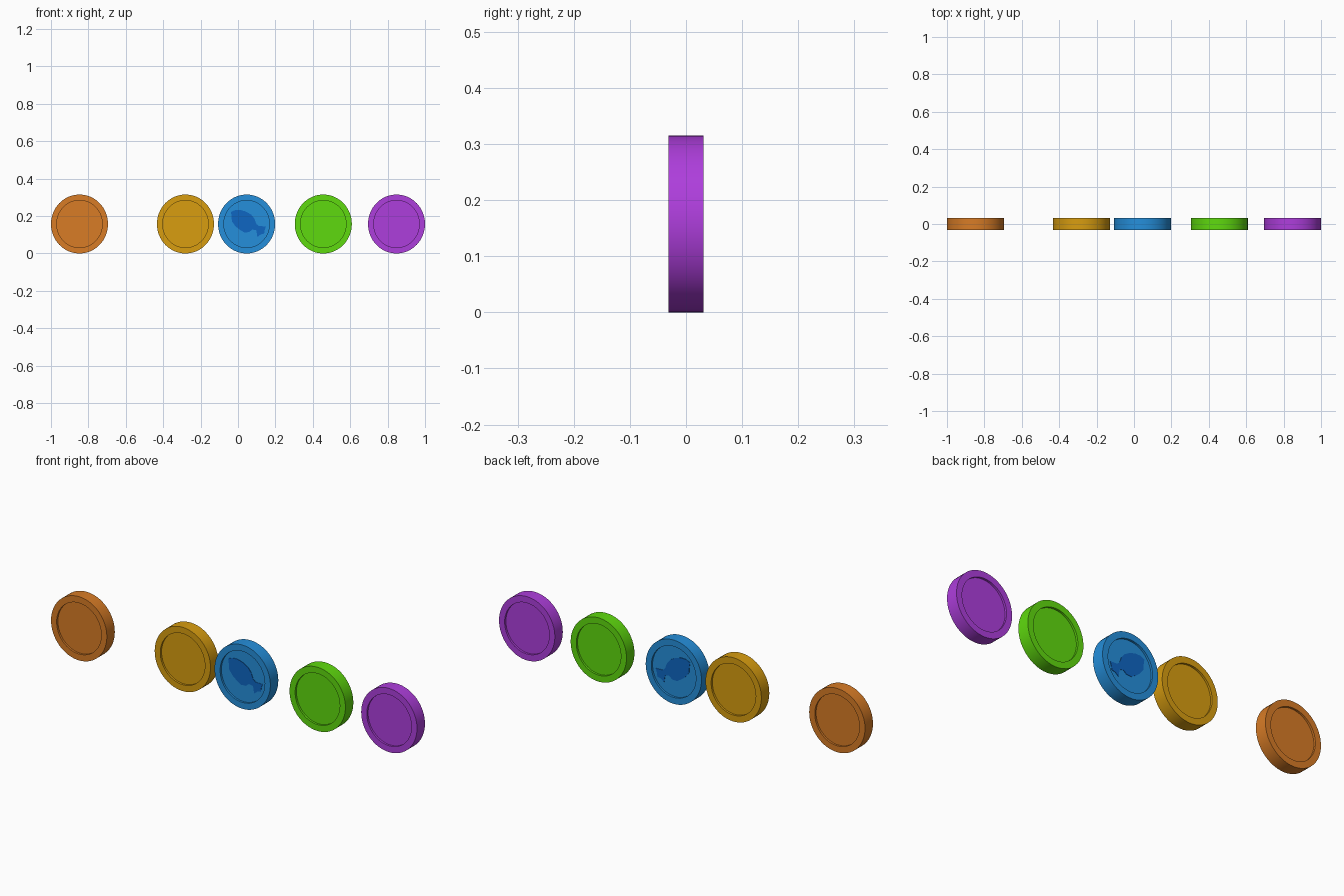
import bpy, bmesh, math

if "Cube" in bpy.data.objects:
    bpy.data.objects.remove(bpy.data.objects["Cube"])

RX, RZ, HALF = 0.1525, 0.1575, 0.031   # slightly oval discs
INNER, DEPTH, SEG = 0.80, 0.010, 64


def srgb(c):
    return tuple(((v / 255 + 0.055) / 1.055) ** 2.4 if v > 10 else v / 255 / 12.92 for v in c)


def material(name, rgb):
    m = bpy.data.materials.new(name)
    m.diffuse_color = (*srgb(rgb), 1)
    m.use_nodes = True
    m.node_tree.nodes["Principled BSDF"].inputs["Base Color"].default_value = m.diffuse_color
    return m


def make_object(name, bm, mat):
    bmesh.ops.recalc_face_normals(bm, faces=bm.faces)
    me = bpy.data.meshes.new(name)
    bm.to_mesh(me)
    bm.free()
    me.materials.append(mat)
    ob = bpy.data.objects.new(name, me)
    bpy.context.collection.objects.link(ob)
    bpy.context.view_layer.objects.active = ob
    ob.select_set(True)
    bpy.ops.object.shade_smooth_by_angle(angle=math.radians(30))
    ob.select_set(False)
    return ob


def token(name, x, mat):
    """Disc with a raised rim and a recessed face on both sides."""
    bm = bmesh.new()
    floor = HALF - DEPTH
    profile = [(INNER, -floor), (INNER, -HALF), (1, -HALF),
               (1, HALF), (INNER, HALF), (INNER, floor)]
    rings = []
    for r, y in profile:
        rings.append([bm.verts.new((x + RX * r * math.cos(2 * math.pi * i / SEG), y,
                                    RZ + RZ * r * math.sin(2 * math.pi * i / SEG)))
                      for i in range(SEG)])
    for a, b in zip(rings, rings[1:]):
        for i in range(SEG):
            j = (i + 1) % SEG
            bm.faces.new((a[i], a[j], b[j], b[i]))
    bm.faces.new(rings[0])
    bm.faces.new(rings[-1])
    return make_object(name, bm, mat)


# Row of tokens
for name, x, rgb in [("orange", -0.8475, (216, 124, 38)),
                     ("gold", -0.281, (216, 157, 16)),
                     ("blue", 0.046, (37, 143, 219)),
                     ("green", 0.456, (95, 218, 14)),
                     ("purple", 0.8475, (174, 62, 220))]:
    token(name + "_token", x, material(name, rgb))

# Fish emblem on both faces of the blue token
fish = [(-0.038, 0.222), (-0.015, 0.232), (0.012, 0.233), (0.042, 0.224), (0.07, 0.208),
        (0.088, 0.186), (0.098, 0.158), (0.112, 0.146), (0.150, 0.145), (0.143, 0.125),
        (0.140, 0.106), (0.122, 0.102), (0.104, 0.088), (0.098, 0.124), (0.076, 0.128),
        (0.060, 0.114), (0.034, 0.112), (0.008, 0.128), (-0.014, 0.146),
        (-0.033, 0.172), (-0.034, 0.198)]
deep_blue = material("deep blue", (14, 102, 194))
for side, label in ((-1, "front"), (1, "back")):
    bm = bmesh.new()
    y = side * (HALF - DEPTH)
    face = bm.faces.new([bm.verts.new((px, y, pz)) for px, pz in fish])
    ext = bmesh.ops.extrude_face_region(bm, geom=[face], use_keep_orig=True)
    for v in ext["geom"]:
        if isinstance(v, bmesh.types.BMVert):
            v.co.y += side * 0.002
    make_object("fish_emblem_" + label, bm, deep_blue)
